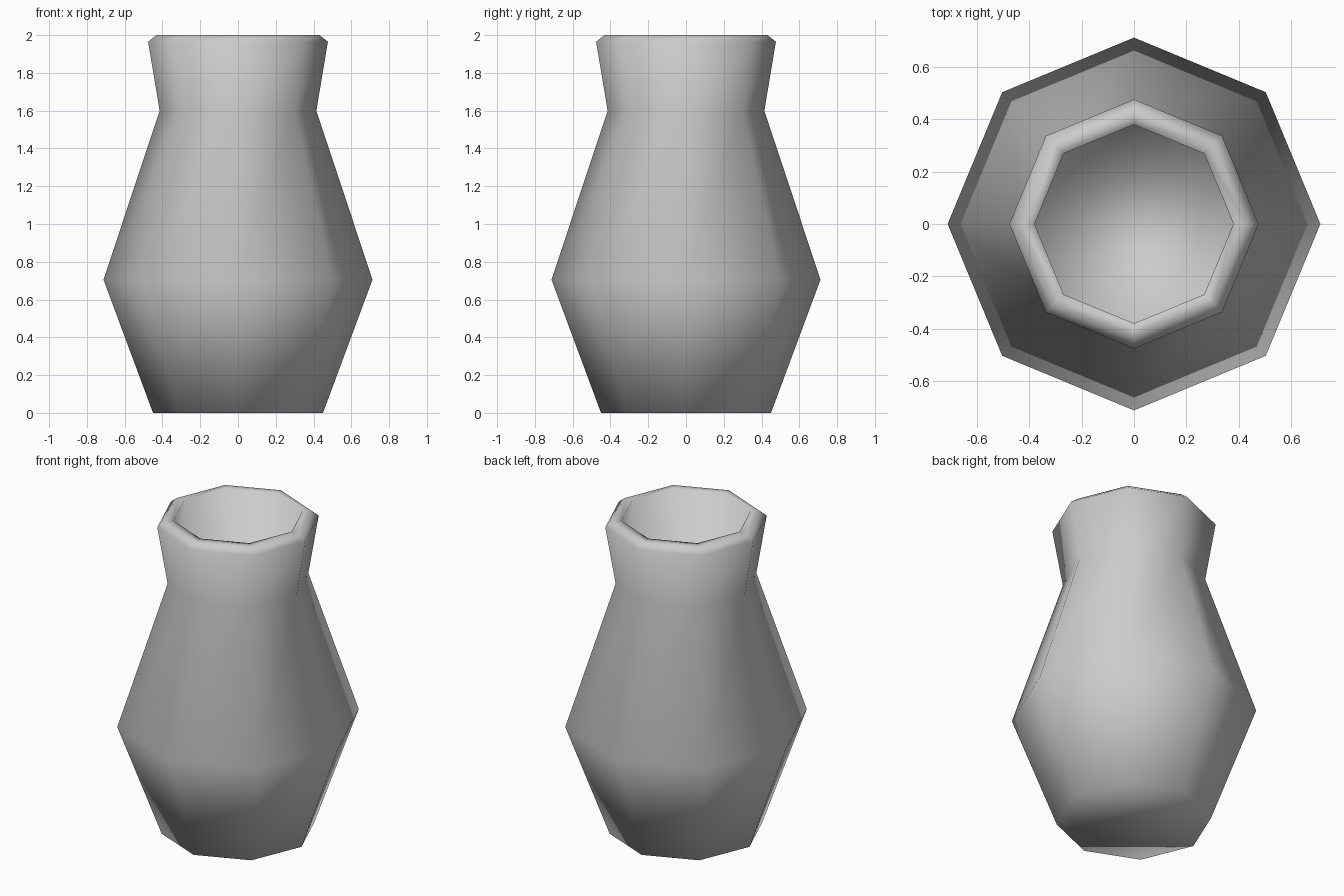
import bpy
import bmesh
from math import cos, sin, pi

default = bpy.data.objects.get("Cube")
if default:
    bpy.data.objects.remove(default, do_unlink=True)

SIDES = 8

# Single clay colour
clay = bpy.data.materials.new("grey clay")
clay.use_nodes = True
grey = (0.6, 0.6, 0.6, 1.0)
clay.diffuse_color = grey
clay.node_tree.nodes["Principled BSDF"].inputs["Base Color"].default_value = grey

# Profile (radius, height): outer wall upwards, over the rim, down the inside
profile = [
    (0.45, 0.0),    # foot
    (0.712, 0.705),  # belly
    (0.415, 1.6),   # neck
    (0.476, 1.965),  # lip
    (0.432, 2.0),   # rim, outer edge
    (0.38, 2.0),    # rim, inner edge
    (0.38, 0.2),    # inside floor
]


def ring(bm, radius, height):
    angles = [2 * pi * i / SIDES for i in range(SIDES)]
    return [bm.verts.new((radius * cos(a), radius * sin(a), height)) for a in angles]


def bridge(bm, low, high):
    for i in range(SIDES):
        j = (i + 1) % SIDES
        bm.faces.new((low[i], low[j], high[j], high[i]))


# Eight-sided vase body with closed foot and floor
bm = bmesh.new()
rings = [ring(bm, r, z) for r, z in profile]
for low, high in zip(rings, rings[1:]):
    bridge(bm, low, high)
bm.faces.new(list(reversed(rings[0])))
bm.faces.new(rings[-1])
bmesh.ops.recalc_face_normals(bm, faces=bm.faces[:])
for face in bm.faces:
    face.smooth = True

mesh = bpy.data.meshes.new("vase")
bm.to_mesh(mesh)
bm.free()
mesh.materials.append(clay)
vase = bpy.data.objects.new("vase", mesh)
bpy.context.collection.objects.link(vase)
